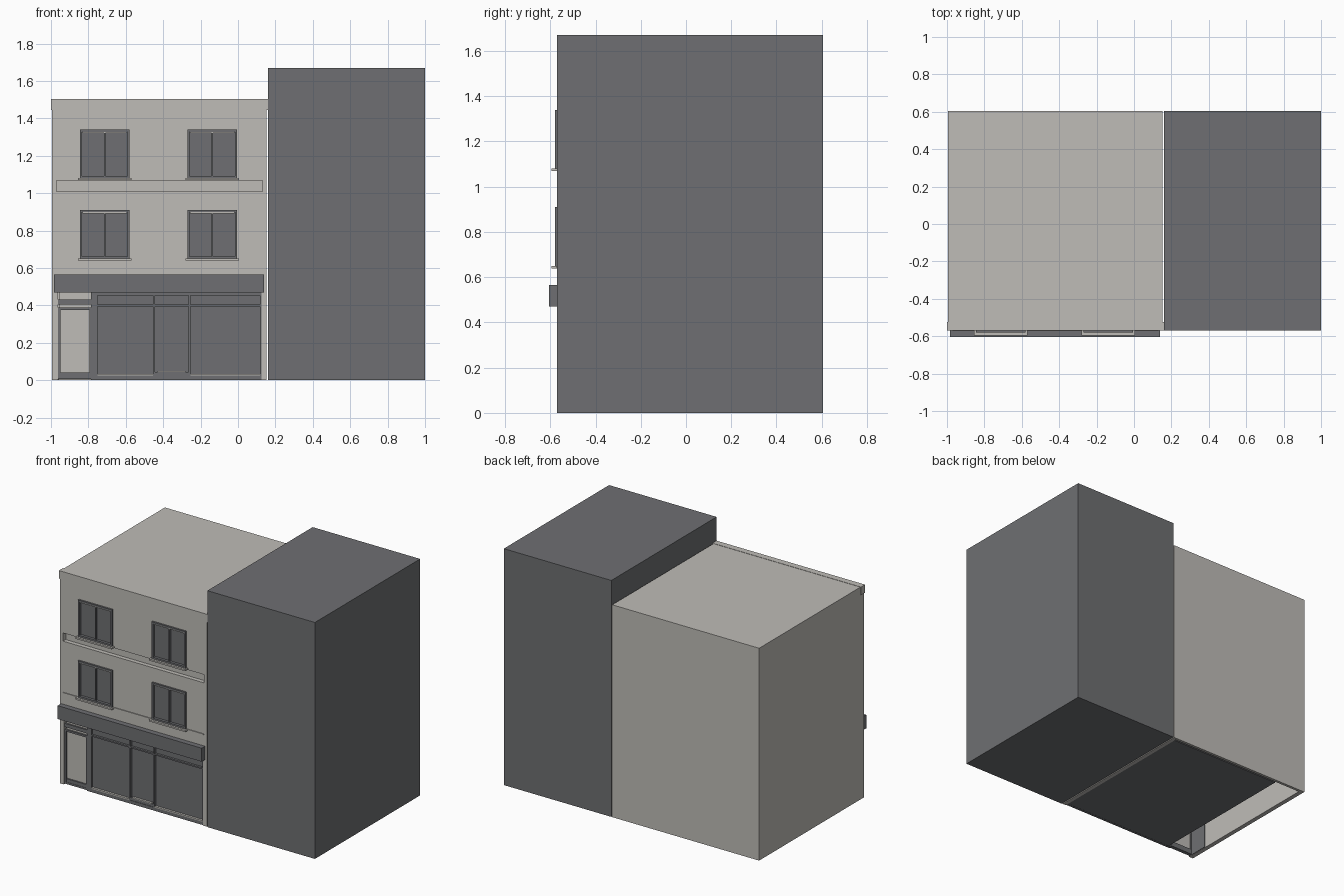
import bpy

if "Cube" in bpy.data.objects:
    bpy.data.objects.remove(bpy.data.objects["Cube"])


def material(name, rgb):
    m = bpy.data.materials.new(name)
    m.diffuse_color = (*rgb, 1)
    m.use_nodes = True
    m.node_tree.nodes["Principled BSDF"].inputs["Base Color"].default_value = m.diffuse_color
    return m


STONE = material("pale stone", (0.52, 0.505, 0.475))
SLATE = material("slate grey", (0.156, 0.159, 0.168))


def boxes(name, parts, mat):
    """One mesh of boxes, each given as (x0, x1, y0, y1, z0, z1)."""
    verts, faces = [], []
    for x0, x1, y0, y1, z0, z1 in parts:
        n = len(verts)
        verts += [(x, y, z) for z in (z0, z1) for x, y in
                  ((x0, y0), (x1, y0), (x1, y1), (x0, y1))]
        faces += [[n + i for i in f] for f in
                  ((3, 2, 1, 0), (4, 5, 6, 7), (0, 1, 5, 4),
                   (1, 2, 6, 5), (2, 3, 7, 6), (3, 0, 4, 7))]
    me = bpy.data.meshes.new(name)
    me.from_pydata(verts, [], faces)
    me.materials.append(mat)
    ob = bpy.data.objects.new(name, me)
    bpy.context.collection.objects.link(ob)
    return ob


def border(x0, x1, z0, z1, w, y0, y1):
    """Four bars around a rectangular opening."""
    return [(x0, x0 + w, y0, y1, z0, z1), (x1 - w, x1, y0, y1, z0, z1),
            (x0 + w, x1 - w, y0, y1, z0, z0 + w),
            (x0 + w, x1 - w, y0, y1, z1 - w, z1)]


FRONT = -0.567
BACK = 0.605
WINDOWS = [(x, z) for x in (-0.845, -0.27) for z in (0.65, 1.08)]
W, H = 0.265, 0.26

# Neighbouring plain block
boxes("neighbour_block", [(0.16, 1, -0.57, BACK, 0, 1.67)], SLATE)

# Main building shell with openings
shell = boxes("main_building", [(-0.995, 0.153, FRONT, BACK, 0, 1.5)], STONE)
holes = [(-0.963, 0.125, -0.7, 0.585, -0.1, 0.475),
         (-0.97, 0.13, -0.7, FRONT + 0.03, 1.01, 1.068)]
holes += [(x, x + W, -0.7, FRONT + 0.016, z, z + H) for x, z in WINDOWS]
cutter = boxes("opening_cutter", holes, STONE)
cutter.hide_render = True
mod = shell.modifiers.new("openings", "BOOLEAN")
mod.operation = "DIFFERENCE"
mod.solver = "EXACT"
mod.object = cutter
bpy.context.view_layer.objects.active = shell
bpy.ops.object.modifier_apply(modifier=mod.name)
bpy.data.objects.remove(cutter)

# Parapet return and string course
boxes("parapet", [(-1, 0.16, -0.57, -0.525, 1.445, 1.502)], STONE)
boxes("string_course", [(-0.97, 0.13, -0.573, FRONT + 0.004, 0.641, 0.65)], STONE)

# Upper windows
for i, (x, z) in enumerate(WINDOWS):
    mid = x + W / 2
    bars = border(x, x + W, z, z + H, 0.012, -0.58, -0.55)
    bars.append((mid - 0.005, mid + 0.005, -0.574, -0.55, z + 0.012, z + H - 0.012))
    boxes(f"window_frame_{i}", bars, SLATE)
    boxes(f"window_glass_{i}", [(x + 0.01, x + W - 0.01, -0.561, -0.55, z + 0.01, z + H - 0.01)], SLATE)
    boxes(f"window_head_{i}", [(x + 0.014, x + W - 0.014, -0.576, -0.569, z + H - 0.018, z + H - 0.012)], STONE)
    boxes(f"window_sill_{i}", [(x - 0.01, x + W + 0.01, -0.595, -0.55, z - 0.011, z)], STONE)

# Shop fascia
boxes("shop_fascia", [(-0.985, 0.14, -0.605, -0.56, 0.47, 0.565)], SLATE)

# Shop interior volume and front framing
boxes("shop_room", [(-0.765, 0.122, -0.55, 0.572, 0.003, 0.472)], SLATE)
columns = [(-0.75, -0.455), (-0.445, -0.265), (-0.255, 0.118)]
frame = [(a, b, -0.565, -0.548, 0.002, 0.472) for a, b in
         ((-0.785, -0.75), (-0.455, -0.445), (-0.265, -0.255), (0.118, 0.125))]
for a, b in columns:
    frame += [(a, b, -0.565, -0.548, z0, z1) for z0, z1 in
              ((0.002, 0.025), (0.395, 0.405), (0.452, 0.472))]
boxes("shop_frame", frame, SLATE)
boxes("shop_door_rail", [(-0.445, -0.265, -0.562, -0.548, 0.025, 0.044)], SLATE)
boxes("shop_sills", [(-0.75, -0.455, -0.566, -0.55, 0.025, 0.033),
                     (-0.43, -0.28, -0.566, -0.55, 0.044, 0.05),
                     (-0.255, 0.118, -0.566, -0.55, 0.025, 0.033)], STONE)

# Side entrance: pale panels in a dark frame
boxes("entrance_panels", [(-0.955, -0.782, -0.55, -0.542, 0.03, 0.474)], STONE)
entrance = border(-0.963, -0.78, 0.005, 0.388, 0.013, -0.562, -0.535)
entrance += [(-0.955, -0.782, -0.56, -0.535, 0.015, 0.042),
             (-0.963, -0.782, -0.562, -0.535, 0.405, 0.43)]
boxes("entrance_frame", entrance, SLATE)
boxes("entrance_lining", [(-0.963, -0.958, -0.54, -0.4, 0.002, 0.388)], SLATE)
